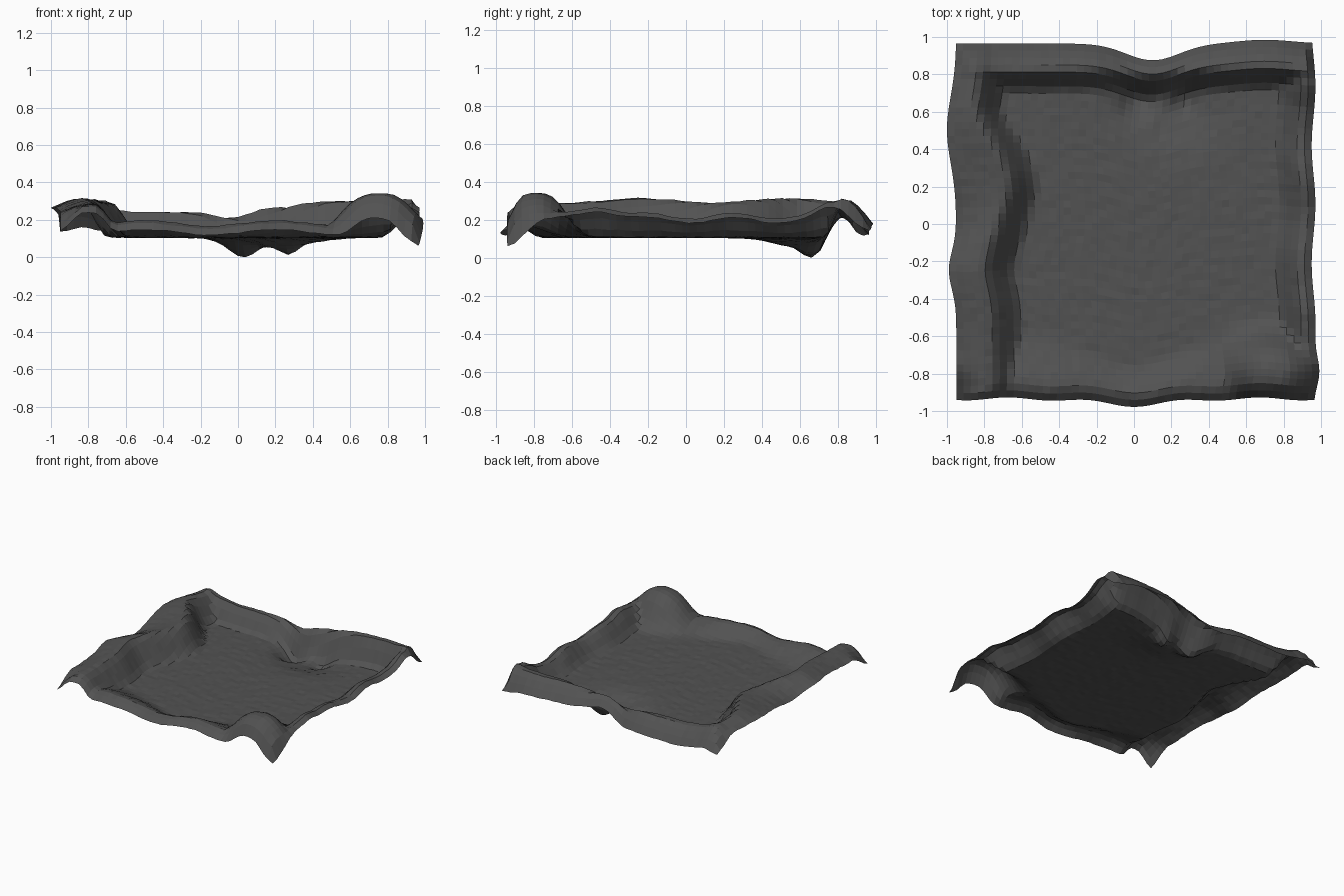
import bpy, bmesh, math, random

if "Cube" in bpy.data.objects:
    bpy.data.objects.remove(bpy.data.objects["Cube"])

random.seed(4)
N = 50
FLOOR = 0.118


def ease(t):
    t = min(1, max(0, t))
    return t * t * (3 - 2 * t)


def hump(s, centre, width):
    return math.exp(-((s - centre) / width) ** 2)


def bump(x, y, cx, cy, rx, ry):
    return hump(x, cx, rx) * hump(y, cy, ry)


def corner(s, start=.75):
    """0 along a side, rising to 1 at both of its ends."""
    return ease((abs(s) - start) / (.95 - start))


# Outline of the sheet: straight sides with soft bulges and notches
def left_edge(y):
    return -.95 - .05 * hump(y, .5, .25) - .04 * hump(y, -.25, .14)


def right_edge(y):
    return .96 + .04 * hump(y, -.8, .12) + .01 * math.cos(10 * y - 1)


def back_edge(x):
    return .965 - .09 * hump(x, .1, .2) + .02 * hump(x, .7, .2)


def front_edge(x):
    return -.935 - .035 * hump(x, 0, .25) - .008 * math.cos(14 * x)


# Each rim returns crest height, crest distance, foot distance and outer droop
def left_rim(y):
    return (.315 + .012 * math.cos(8 * (y + .25)) - .02 * hump(y, -.93, .2),
            .17 + .11 * hump(y, .25, .25) - .05 * ease((y - .4) / .25),
            .37 + .09 * hump(y, .25, .22) - .08 * ease((y - .4) / .25),
            .05 + .1 * corner(y) + .04 * hump(y, 0, .15))


def right_rim(y):
    return (.235 + .055 * hump(y, -.45, .13) + .015 * math.cos(14 * (y + .2))
            + .07 * ease((y - .6) / .2),
            .05, .21, .025 + .13 * corner(y))


def back_rim(x):
    return (.30 - .04 * ease((x + .9) / .35) - .035 * hump(x, -.05, .13)
            + .06 * ease((x - .05) / .5) + .012 * hump(x, .15, .08),
            .14 - .07 * hump(x, .1, .25),
            .26 - .08 * hump(x, .1, .2),
            .13 - .06 * hump(x, .1, .25) + .04 * corner(x))


def front_rim(x):
    return (.195 + .015 * math.cos(9 * (x + .5)),
            .07, .3 - .08 * math.cos(5 * x),
            .05 + .09 * corner(x, .82))


def height(x, y):
    sides = ((x - left_edge(y), left_rim(y)), (right_edge(y) - x, right_rim(y)),
             (back_edge(x) - y, back_rim(x)), (y - front_edge(x), front_rim(x)))
    walls, droop = [], 0
    for d, (crest, near, foot, drop) in sides:
        walls.append((crest - FLOOR) * ease((foot - d) / (foot - near)))
        droop = max(droop, drop * max(0, 1 - d / near) ** 1.6)
    # broad corner mound with a rounded top
    walls.append(.235 * math.exp(-(((x - .75) / .24) ** 2 + ((y + .79) / .19) ** 2) ** 1.5))
    wall = sum(w ** 8 for w in walls) ** .125
    # sunken hollow beside the back rim
    keep = ease((back_edge(x) - y - .12) / .1)
    pit = keep * max(.105 * bump(x, y, .03, .67, .12, .13),
                     .095 * bump(x, y, .27, .65, .09, .10),
                     .055 * bump(x, y, .20, .60, .25, .17))
    wall *= 1 - min(1, pit * 8)
    return FLOOR + wall - droop - pit


# Terrain sheet
bm = bmesh.new()
grid = []
for j in range(N + 1):
    row = []
    for i in range(N + 1):
        u, v = i / N, j / N
        y0 = -.94 + 1.9 * v
        x = left_edge(y0) + (right_edge(y0) - left_edge(y0)) * u
        y = front_edge(x) + (back_edge(x) - front_edge(x)) * v
        z = height(x, y) + random.uniform(-.003, .003)
        row.append(bm.verts.new((x, y, z)))
    grid.append(row)
for j in range(N):
    for i in range(N):
        bm.faces.new((grid[j][i], grid[j][i + 1], grid[j + 1][i + 1], grid[j + 1][i]))

# Rest the lowest point on the ground
low = min(v.co.z for v in bm.verts)
for v in bm.verts:
    v.co.z -= low

mesh = bpy.data.meshes.new("terrain")
bm.to_mesh(mesh)
bm.free()
stone = bpy.data.materials.new("dark grey rock")
stone.diffuse_color = (.085, .085, .085, 1)
stone.use_nodes = True
stone.node_tree.nodes["Principled BSDF"].inputs["Base Color"].default_value = stone.diffuse_color
mesh.materials.append(stone)
terrain = bpy.data.objects.new("terrain", mesh)
bpy.context.collection.objects.link(terrain)
